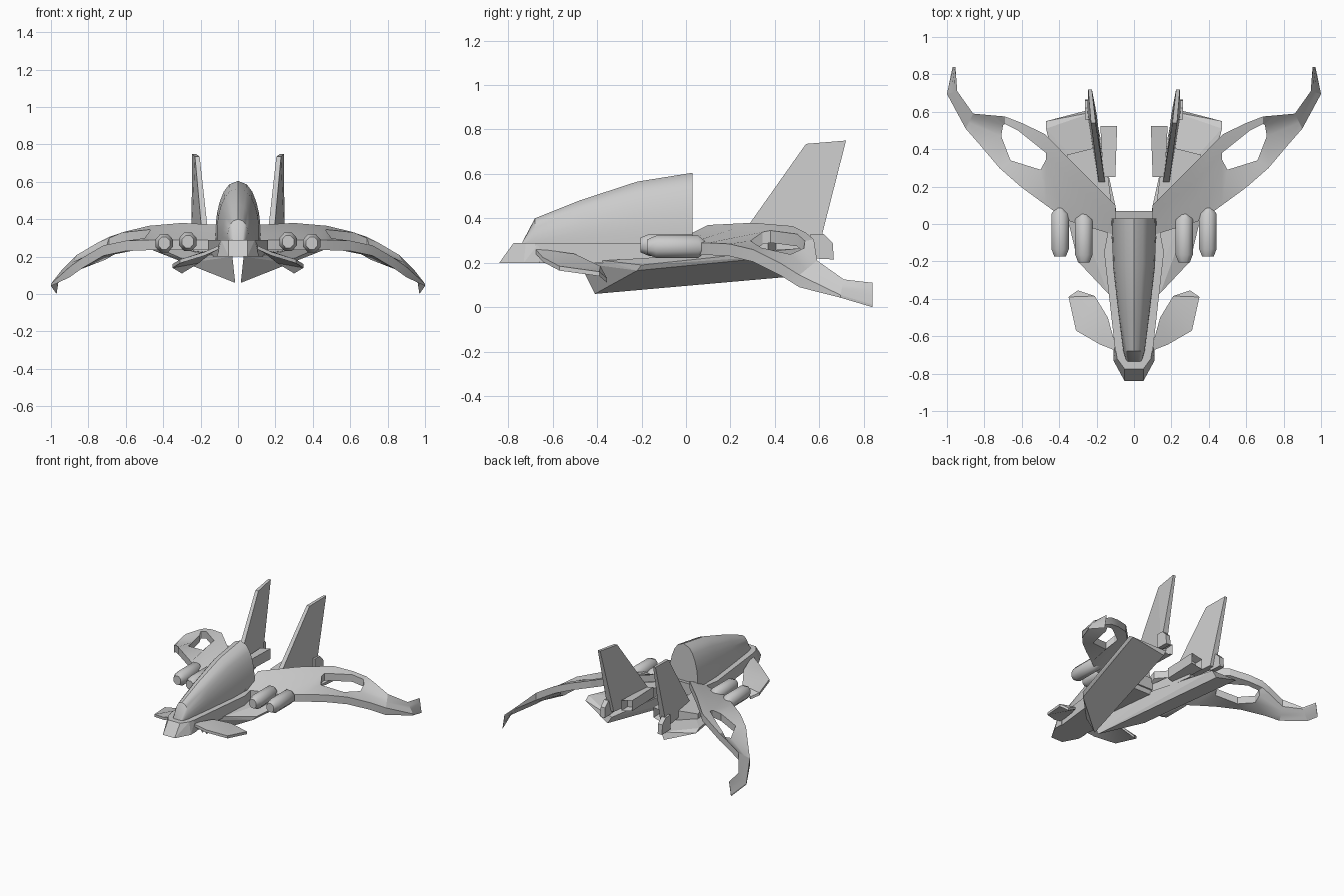
import bpy, bmesh, math
from mathutils import Vector

cube = bpy.data.objects.get("Cube")
if cube:
    bpy.data.objects.remove(cube, do_unlink=True)

grey = bpy.data.materials.new("hull_grey")
grey.use_nodes = True
colour = (0.6, 0.6, 0.6, 1)
grey.diffuse_color = colour
grey.node_tree.nodes["Principled BSDF"].inputs["Base Color"].default_value = colour


def finish(name, bm, mirror=False, smooth=None):
    bmesh.ops.recalc_face_normals(bm, faces=bm.faces)
    mesh = bpy.data.meshes.new(name)
    bm.to_mesh(mesh)
    bm.free()
    mesh.materials.append(grey)
    ob = bpy.data.objects.new(name, mesh)
    bpy.context.collection.objects.link(ob)
    if mirror:
        ob.modifiers.new("Mirror", 'MIRROR').use_mirror_merge = False
    if smooth:
        bpy.ops.object.select_all(action='DESELECT')
        ob.select_set(True)
        bpy.context.view_layer.objects.active = ob
        bpy.ops.object.shade_smooth_by_angle(angle=math.radians(smooth))
    return ob


def hull(name, points, mirror=True):
    bm = bmesh.new()
    for p in points:
        bm.verts.new(p)
    bmesh.ops.convex_hull(bm, input=bm.verts)
    loose = [v for v in bm.verts if not v.link_faces]
    bmesh.ops.delete(bm, geom=loose, context='VERTS')
    bmesh.ops.dissolve_limit(bm, angle_limit=0.04, verts=bm.verts, edges=bm.edges)
    return finish(name, bm, mirror)


def loft(name, rings, mirror=False, smooth=35):
    bm = bmesh.new()
    loops = [[bm.verts.new(p) for p in ring] for ring in rings]
    n = len(loops[0])
    for a, b in zip(loops, loops[1:]):
        for i in range(n):
            j = (i + 1) % n
            bm.faces.new((a[i], a[j], b[j], b[i]))
    bm.faces.new(loops[0])
    bm.faces.new(loops[-1])
    return finish(name, bm, mirror, smooth)


def both(points):
    return [(s * x, y, z) for x, y, z in points for s in (1, -1)]


def thicken(bm, depth):
    # Give an open sheet a lower side; depth is a function of x
    low = bmesh.ops.extrude_face_region(bm, geom=bm.faces[:], use_keep_orig=True)
    for v in low["geom"]:
        if isinstance(v, bmesh.types.BMVert):
            v.co.z -= depth(v.co.x)


# Fuselage: wedge nose, flat deck and the bridge behind the canopy
hull("nose", both([(.05, -.84, .2), (.05, -.775, .29), (.11, -.73, .2),
                   (.09, -.72, .29), (.11, -.66, .2), (.1, -.66, .29)]), False)
hull("deck", both([(x, y, z) for x, y in ((.1, -.68), (.16, -.15), (.12, .06))
                   for z in (.2, .29)]), False)
hull("wing_bridge", both([(.12, -.08, .22), (.12, -.08, .3), (.11, .07, .24),
                          (.11, .07, .33)]), False)

# Canopy: egg-shaped arch growing to a flat rear wall
half = [(1, 0), (1, .14), (.99, .3), (.93, .48), (.82, .65), (.64, .82), (.4, .94)]
arch = half + [(0, 1)] + [(-x, z) for x, z in reversed(half)]
stations = [(-.735, .295, .04), (-.68, .4, .057), (-.48, .48, .083),
            (-.22, .565, .113), (.03, .605, .12)]
loft("canopy", [[(w * x, y, .28 + (top - .28) * z) for x, z in arch]
                for y, top, w in stations])

# Main wings: four points per station, lead edge to trail edge, with a cut-out
# Each row: lead edge, trail edge, then optional inner points in plan
rows = [
    ((.10, -.06, .29), (.10, .10, .37), None),
    ((.36, .02, .29), (.30, .30, .38), None),
    ((.47, .10, .29), (.475, .48, .365), ((.47, .345), (.47, .38))),
    ((.60, .195, .285), (.60, .54, .335), ((.50, .29), (.62, .50))),
    ((.72, .30, .26), (.69, .575, .305), ((.66, .34), (.69, .535))),
    ((.83, .43, .195), (.75, .58, .275), ((.71, .47), (.70, .53))),
    ((.90, .51, .145), (.86, .59, .21), None),
    ((1.0, .695, .055), (.945, .71, .125), None),
    ((.97, .84, .012), (.955, .84, .11), None),
]
bm = bmesh.new()
grid = []
for lead, trail, inner in rows:
    a, b = Vector(lead), Vector(trail)
    pts = [a, a.lerp(b, .4), a.lerp(b, .7), b]
    if inner:
        span = (b - a).xy
        for k, (x, y) in enumerate(inner):
            f = (Vector((x, y)) - a.xy).dot(span) / span.length_squared
            pts[k + 1] = Vector((x, y, a.z + (b.z - a.z) * f))
    grid.append([bm.verts.new(p) for p in pts])
for r in range(len(grid) - 1):
    for c in range(3):
        if c == 1 and r in (2, 3, 4):
            continue
        bm.faces.new((grid[r][c], grid[r][c + 1], grid[r + 1][c + 1], grid[r + 1][c]))
thicken(bm, lambda x: .055 if x < .92 else .012)
finish("main_wing", bm, True, 20)

# Wing root body and the slanted ventral slabs
hull("wing_root", [(x, y, z) for x, y in ((.1, -.05), (.3, .08), (.16, .42), (.36, .37))
                   for z in (.21, .29)])
hull("ventral_slab", [
    (.015, -.41, .06), (.28, -.22, .165), (.47, .55, .24), (.24, .61, .15),
    (.03, -.48, .2), (.14, -.37, .21), (.3, -.2, .19), (.47, .51, .265),
    (.21, .6, .2), (.1, .1, .22)])

# Canards: thin blades drooping outward
outline = [(.09, -.68, .265), (.18, -.645, .225), (.31, -.57, .185), (.35, -.39, .16),
           (.30, -.355, .13), (.21, -.385, .185), (.14, -.5, .24)]
bm = bmesh.new()
top = bm.faces.new([bm.verts.new(p) for p in outline])
bmesh.ops.triangulate(bm, faces=[top])
thicken(bm, lambda x: .02)
finish("canard", bm, True, 30)

# Tail fins with a small block at the trailing foot
hull("tail_fin", [(.15, .19, .24), (.185, .19, .24), (.2, .59, .24), (.25, .59, .24),
                  (.205, .54, .735), (.23, .54, .735), (.225, .72, .75), (.245, .72, .75)])
hull("fin_foot", [(x, y, z) for x in (.225, .262)
                  for y, z in ((.56, .22), (.665, .215), (.66, .29), (.62, .33), (.56, .33))])

# Inner thrusters: boxes with recessed rear nozzles
bm = bmesh.new()
corners = []
for y, x0, x1 in ((.25, .1, .165), (.525, .09, .18)):
    corners.append([bm.verts.new((x, y, z)) for x, z in
                    ((x0, .25), (x1, .23), (x1, .31), (x0, .33))])
f, b = corners
bm.faces.new(f)
rear = bm.faces.new(b)
for i in range(4):
    j = (i + 1) % 4
    bm.faces.new((f[i], f[j], b[j], b[i]))
bmesh.ops.recalc_face_normals(bm, faces=bm.faces)
bmesh.ops.inset_region(bm, faces=[rear], thickness=.012, depth=0)
for v in rear.verts:
    v.co.y -= .06
finish("thruster", bm, True)


# Underwing pods: eight-sided, blunt nose, tail buried in the wing
def pod(name, cx, front, cz):
    prof = [(0, .033), (.04, .05), (.23, .05), (.285, .006)]
    rings = [[(cx + r * math.cos(math.tau * (i + .5) / 8), front + y,
               cz + r * 1.08 * math.sin(math.tau * (i + .5) / 8)) for i in range(8)]
             for y, r in prof]
    loft(name, rings, True, 46)


pod("inner_pod", .268, -.205, .28)
pod("outer_pod", .395, -.175, .272)
